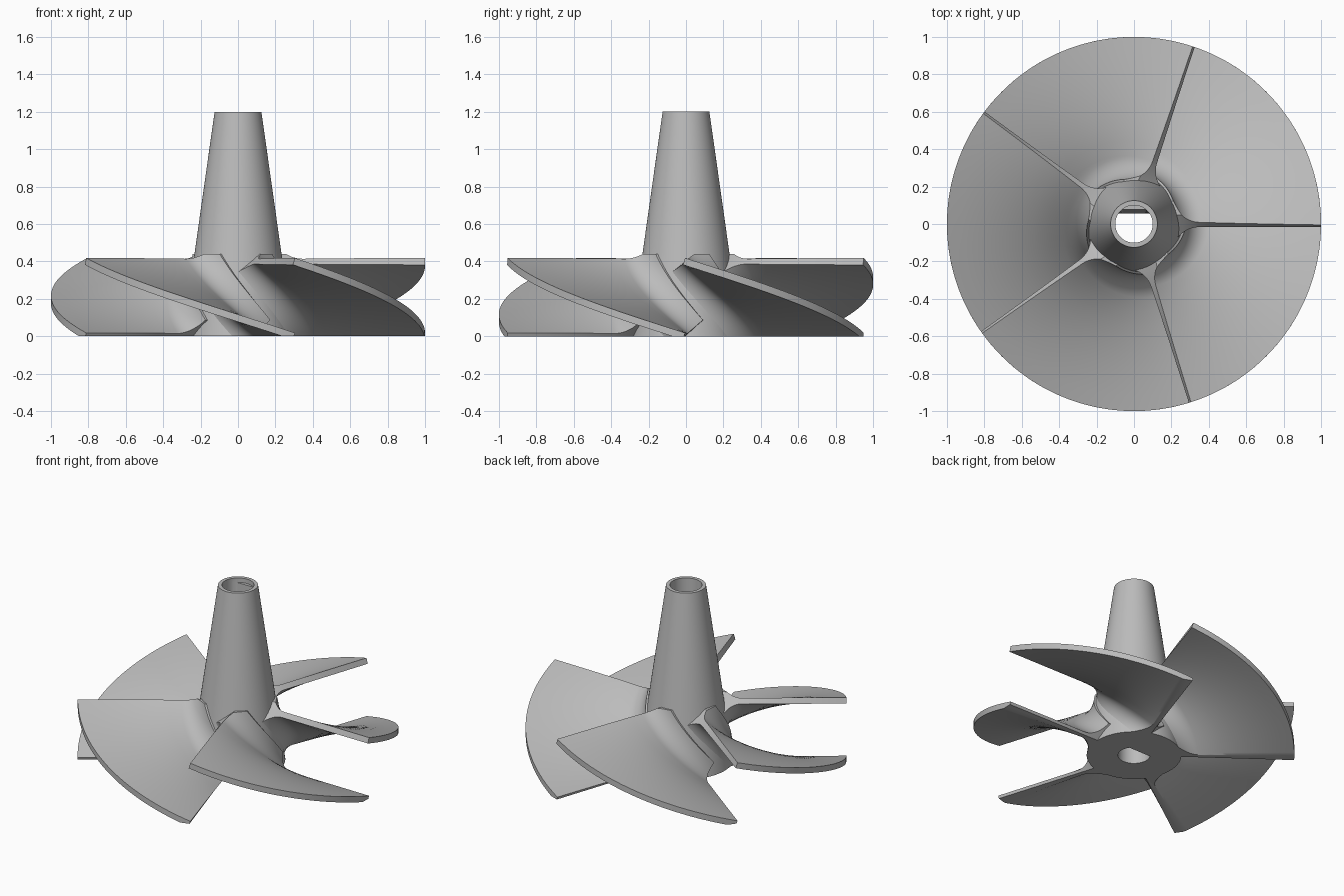
import bpy, bmesh, math

cube = bpy.data.objects.get("Cube")
if cube:
    bpy.data.objects.remove(cube, do_unlink=True)

BLADES = 5
SWEEP = 2 * math.pi / BLADES
RISE = 0.40          # height gained by the blade centre surface
HALF = 0.019         # half blade thickness
FILLET = 0.11
HUB_TOP = 1.2

grey = bpy.data.materials.new("plain grey")
grey.use_nodes = True
colour = (0.5, 0.5, 0.5, 1)
grey.diffuse_color = colour
grey.node_tree.nodes["Principled BSDF"].inputs["Base Color"].default_value = colour


def hub_radius(z):
    return 0.295 + (0.125 - 0.295) * z / HUB_TOP


def finish(bm, name):
    bmesh.ops.remove_doubles(bm, verts=bm.verts, dist=0.0001)
    bmesh.ops.recalc_face_normals(bm, faces=bm.faces)
    mesh = bpy.data.meshes.new(name)
    bm.to_mesh(mesh)
    bm.free()
    mesh.materials.append(grey)
    obj = bpy.data.objects.new(name, mesh)
    bpy.context.collection.objects.link(obj)
    bpy.ops.object.select_all(action='DESELECT')
    obj.select_set(True)
    bpy.context.view_layer.objects.active = obj
    bpy.ops.object.shade_smooth_by_angle(angle=math.radians(35))
    return obj


def skin(bm, loops, close=False):
    """Join successive closed loops of vertices with quads."""
    pairs = list(zip(loops, loops[1:]))
    if close:
        pairs.append((loops[-1], loops[0]))
    for a, b in pairs:
        n = len(a)
        for i in range(n):
            k = (i + 1) % n
            bm.faces.new((a[i], a[k], b[k], b[i]))


# Tapered hub with a bore that turns into a D shape just below the rim
def make_hub():
    bm = bmesh.new()
    ledge = HUB_TOP - 0.03
    rings = [(hub_radius(0), 0, 1), (hub_radius(HUB_TOP), HUB_TOP, 1),
             (0.1, HUB_TOP, 1), (0.1, ledge, 1),
             (0.1, ledge, 0.078), (0.1, 0, 0.055)]   # radius, z, flat limit
    n = 96
    loops = []
    for r, z, flat in rings:
        angles = [2 * math.pi * i / n for i in range(n)]
        loops.append([bm.verts.new((r * math.cos(a), min(r * math.sin(a), flat), z))
                      for a in angles])
    skin(bm, loops, close=True)
    return finish(bm, "hub")


# Helical blade whose root flares into the hub
def blade_section(z):
    """Radius and half thickness from inside the hub out to the tip."""
    r0 = hub_radius(z)
    section = [(r0 - 0.04, HALF + FILLET)]
    steps = 10
    for i in range(steps + 1):
        t = math.pi / 2 * i / steps
        section.append((r0 + FILLET * (1 - math.cos(t)),
                        HALF + FILLET * (1 - math.sin(t))))
    start = r0 + FILLET
    section += [(start + (1 - start) * i / 8, HALF) for i in range(1, 9)]
    return section


def make_blade():
    bm = bmesh.new()
    stations = 48
    loops = []
    for s in range(stations + 1):
        f = s / stations
        z = RISE * (1 - f)
        angle = math.radians(-0.6) + SWEEP * f
        sides = []
        for sign in (1, -1):
            side = []
            for r, half in blade_section(z):
                pitch = math.atan(RISE / (SWEEP * r))
                a = angle + sign * half * math.sin(pitch) / r
                side.append(bm.verts.new((r * math.cos(a), r * math.sin(a),
                                          z + sign * half * math.cos(pitch))))
            sides.append(side)
        loops.append(sides[0] + sides[1][::-1])
    skin(bm, loops)
    for loop in (loops[0], loops[-1]):
        n = len(loop)
        for i in range(n // 2 - 1):
            bm.faces.new((loop[i], loop[i + 1], loop[n - 2 - i], loop[n - 1 - i]))
    # Trim flat at the base and just above the top edge
    for height, up in ((0, -1), (0.44, 1)):
        cut = bmesh.ops.bisect_plane(
            bm, geom=bm.verts[:] + bm.edges[:] + bm.faces[:],
            plane_co=(0, 0, height), plane_no=(0, 0, up), clear_outer=True)
        edges = [e for e in cut["geom_cut"] if isinstance(e, bmesh.types.BMEdge)]
        bmesh.ops.holes_fill(bm, edges=edges, sides=0)
    return finish(bm, "blade_1")


make_hub()
blade = make_blade()
for i in range(1, BLADES):
    copy = blade.copy()
    copy.name = f"blade_{i + 1}"
    copy.rotation_euler.z = i * SWEEP
    bpy.context.collection.objects.link(copy)
